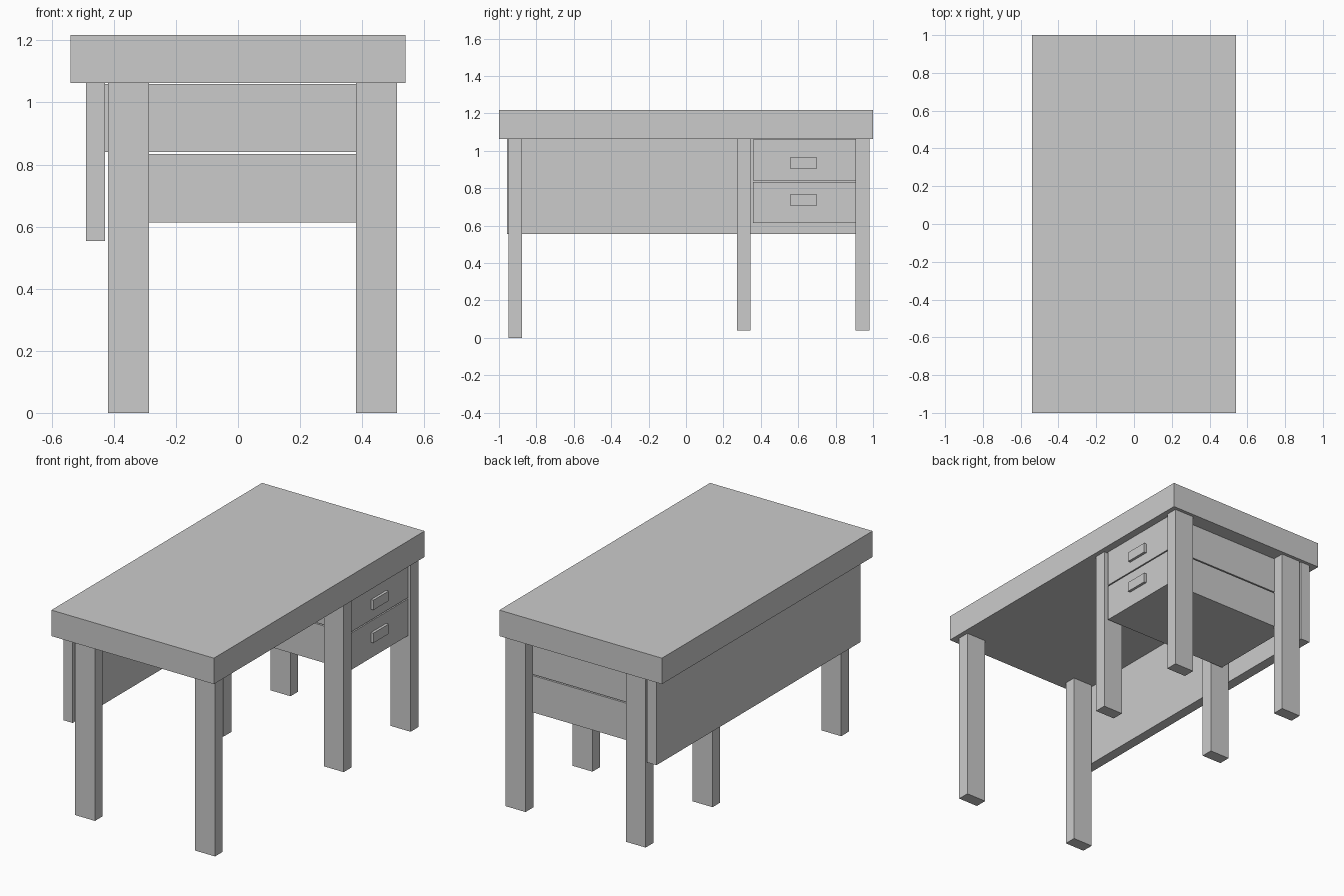
import bpy

if "Cube" in bpy.data.objects:
    bpy.data.objects.remove(bpy.data.objects["Cube"])


def box(name, x, y, z):
    """Axis-aligned box from (min, max) ranges."""
    bpy.ops.mesh.primitive_cube_add(
        size=1, location=[(a + b) / 2 for a, b in (x, y, z)])
    ob = bpy.context.object
    ob.name = name
    ob.scale = [b - a for a, b in (x, y, z)]
    bpy.ops.object.transform_apply(location=False, rotation=False, scale=True)
    return ob


TOP_BOTTOM = 1.062

# Table top
box("desk_top", (-0.54, 0.54), (-1, 1), (TOP_BOTTOM, 1.218))

# Three pairs of legs; the pairs around the drawers end slightly higher
leg_rows = [("front", (-0.949, -0.876), 0.0),
            ("middle", (0.272, 0.345), 0.04),
            ("rear", (0.907, 0.98), 0.04)]
for row, y, foot in leg_rows:
    for side, x in (("left", (-0.418, -0.286)), ("right", (0.38, 0.512))):
        box(f"{row}_{side}_leg", x, y, (foot, TOP_BOTTOM))

# Long privacy panel on the left side
box("privacy_panel", (-0.49, -0.428), (-0.958, 0.98), (0.554, TOP_BOTTOM))

# Drawers with their block handles
drawers = [("upper", -0.43, (0.841, 1.06), (0.905, 0.964)),
           ("lower", -0.358, (0.613, 0.834), (0.707, 0.766))]
for level, back, z, handle_z in drawers:
    box(f"{level}_drawer", (back, 0.495), (0.358, 0.912), z)
    box(f"{level}_drawer_handle", (0.49, 0.511), (0.556, 0.70), handle_z)
